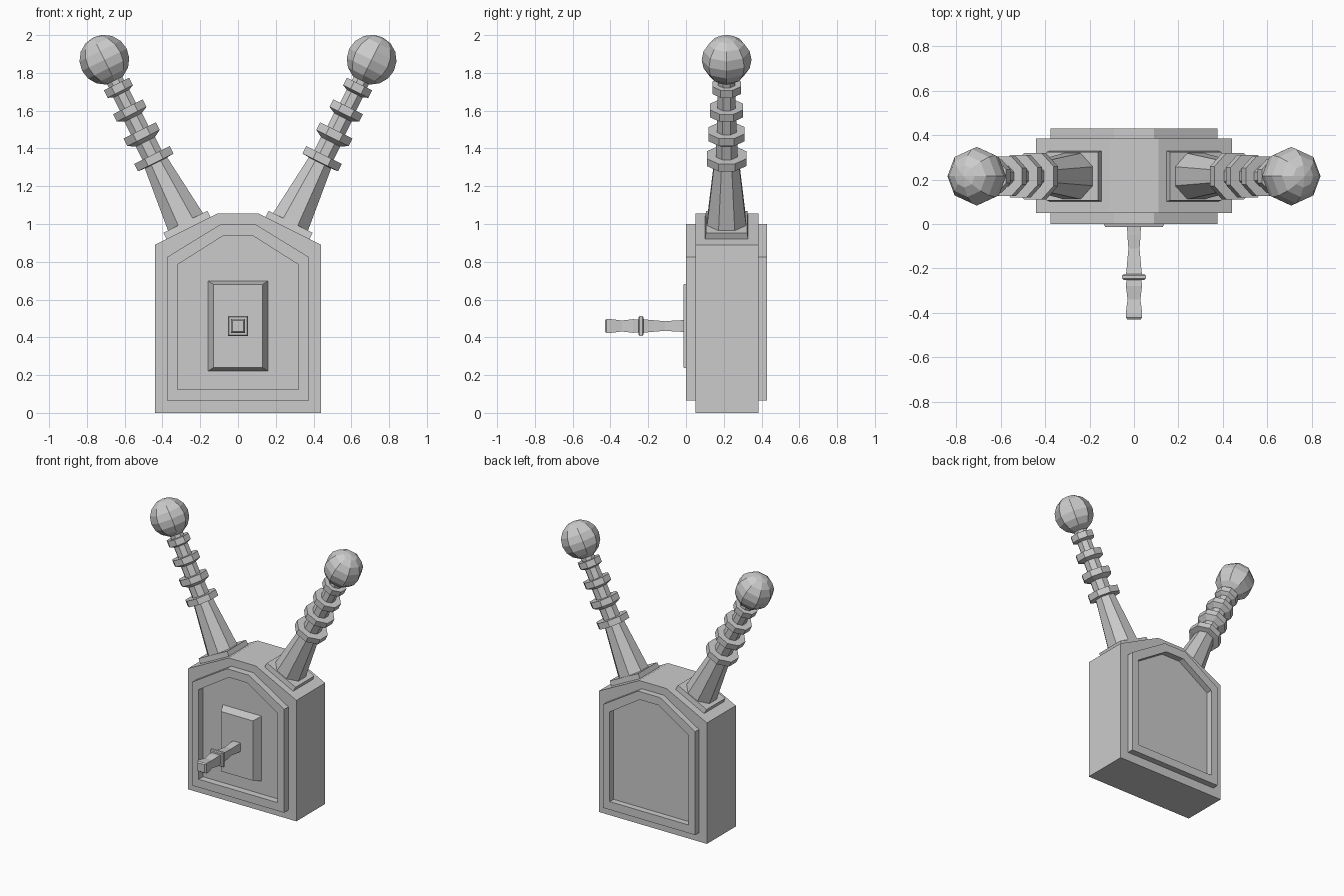
import bpy, bmesh
from math import pi, cos, sin, tau
from mathutils import Matrix, Vector

if "Cube" in bpy.data.objects:
    bpy.data.objects.remove(bpy.data.objects["Cube"])


def make(name, bm, mirror=False):
    bmesh.ops.recalc_face_normals(bm, faces=bm.faces)
    me = bpy.data.meshes.new(name)
    bm.to_mesh(me)
    bm.free()
    ob = bpy.data.objects.new(name, me)
    bpy.context.collection.objects.link(ob)
    if mirror:
        ob.modifiers.new("mirror", 'MIRROR')
    return ob


def skin(loops, closed=False):
    """Join a series of equal-length loops with quads; cap or close the ends."""
    bm = bmesh.new()
    rings = [[bm.verts.new(p) for p in l] for l in loops]
    n = len(rings[0])
    pairs = list(zip(rings, rings[1:])) + ([(rings[-1], rings[0])] if closed else [])
    for a, b in pairs:
        for i in range(n):
            j = (i + 1) % n
            bm.faces.new((a[i], a[j], b[j], b[i]))
    if not closed:
        bm.faces.new(rings[0])
        bm.faces.new(rings[-1])
    return bm


def gable(w, z0, zs, tw, zt, y):
    """House-shaped outline in the xz plane."""
    right = [(w, z0), (w, zs), (tw, zt)]
    return [(x, y, z) for x, z in right] + [(-x, y, z) for x, z in reversed(right)]


def rect(w, h, y, zc=0.46):
    return [(-w, y, zc - h), (w, y, zc - h), (w, y, zc + h), (-w, y, zc + h)]


# Main housing
body = (0.44, 0, 0.89, 0.11, 1.055)
make("housing", skin([gable(*body, 0.05), gable(*body, 0.385)]))

# Raised rims on front and back
outer = (0.375, 0.065, 0.825, 0.09, 1.0)
inner = (0.32, 0.125, 0.785, 0.075, 0.94)
for name, ya, yb in (("front_rim", 0.0, 0.055), ("back_rim", 0.43, 0.38)):
    make(name, skin([gable(*outer, yb), gable(*outer, ya),
                     gable(*inner, ya), gable(*inner, yb)], closed=True))

# Bevelled lever plate
make("lever_plate", skin([rect(0.16, 0.24, 0.055), rect(0.13, 0.22, -0.013)]))

# Square turned lever with collar
lever = [(0.0, 0.031), (-0.05, 0.03), (-0.11, 0.025), (-0.21, 0.034), (-0.225, 0.036),
         (-0.225, 0.047), (-0.231, 0.053), (-0.246, 0.053), (-0.252, 0.047),
         (-0.252, 0.034), (-0.28, 0.036), (-0.34, 0.029), (-0.40, 0.037),
         (-0.42, 0.037), (-0.43, 0.03)]
make("lever", skin([rect(r, r, y) for y, r in lever]))

# Electrode arms: local z runs along the roof slope's normal
axis = Vector((0.447, 0, 0.894)).normalized()
frame = Matrix.Translation((0.262, 0.215, 0.979)) @ axis.to_track_quat('Z', 'Y').to_matrix().to_4x4()
frame = Matrix.Translation((0.262, 0.215, 0.979)) @ Matrix.Rotation(0.4637, 4, 'Y')


def octagon(t, apothem):
    r = apothem / cos(pi / 8)
    return [(r * cos(tau * (k + 0.5) / 8), r * sin(tau * (k + 0.5) / 8), t) for k in range(8)]


# Foot plate
bm = skin([[(x * 0.13, y * s, t) for x, y in ((-1, -1), (1, -1), (1, 1), (-1, 1))]
           for s, t in ((0.115, -0.01), (0.109, 0.036))])
bm.transform(frame)
make("arm_foot", bm, True)

# Tapered rod with four collars
rod = [(0.03, 0.104), (0.385, 0.066)]
for t, collar, neck in ((0.41, 0.105, 0.057), (0.555, 0.096, 0.052),
                        (0.695, 0.088, 0.047), (0.83, 0.075, 0.045)):
    rod += [(t - 0.022, collar), (t + 0.022, collar), (t + 0.022, neck), (t + 0.1, neck)]
bm = skin([octagon(t, r) for t, r in rod])
bm.transform(frame)
make("arm_rod", bm, True)

# Ball terminal
bm = bmesh.new()
bmesh.ops.create_uvsphere(bm, u_segments=8, v_segments=8, radius=0.132)
bm.transform(frame @ Matrix.Translation((0, 0, 0.996)))
make("arm_ball", bm, True)
